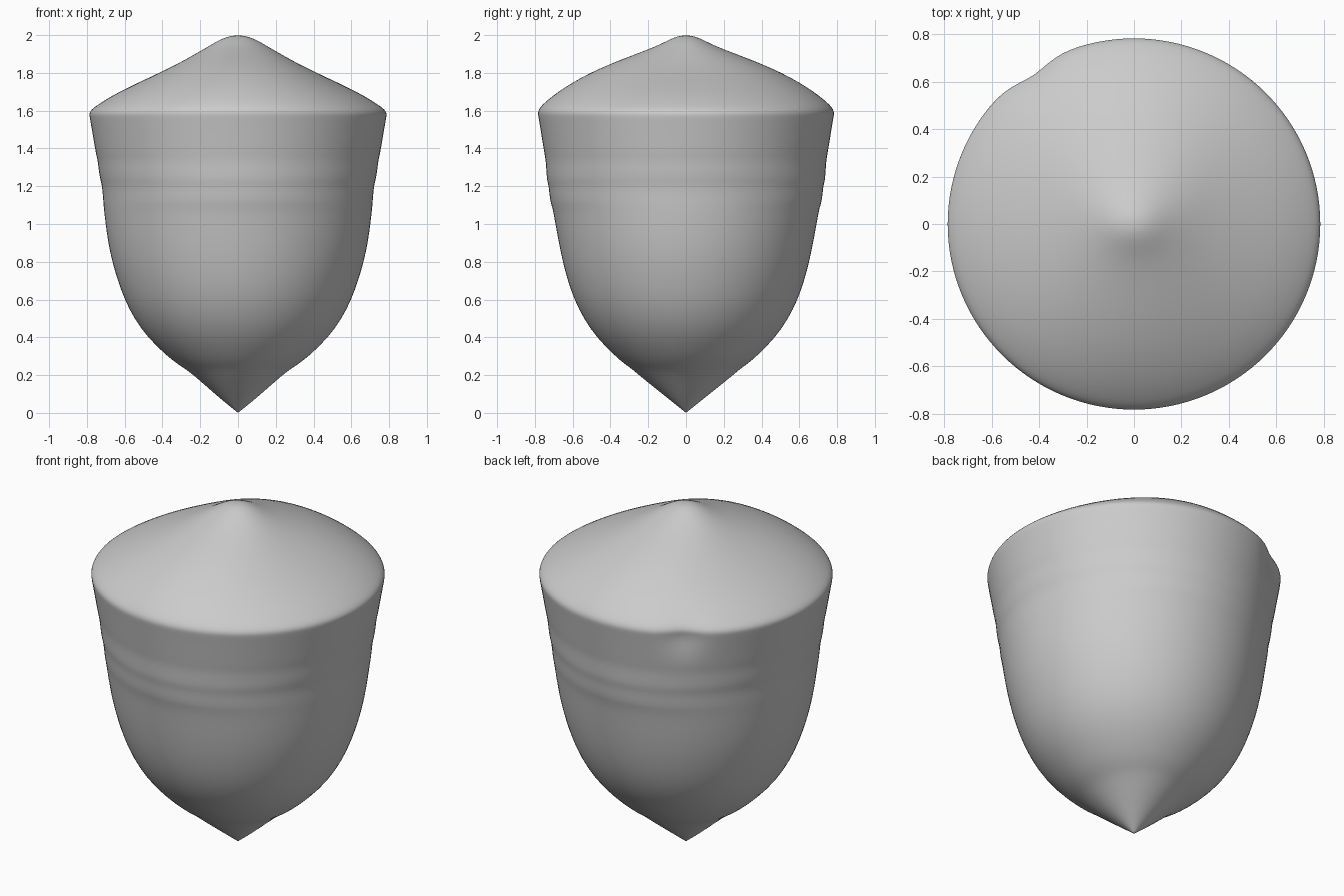
import bpy, bmesh, math

SEGMENTS = 64
# Profile rows: height, radius along x, radius along y
PROFILE = [
    (0.015, 0.018, 0.018), (0.05, 0.062, 0.062), (0.10, 0.122, 0.125),
    (0.20, 0.235, 0.25), (0.23, 0.275, 0.283), (0.26, 0.322, 0.326),
    (0.30, 0.375, 0.375), (0.40, 0.48, 0.475), (0.50, 0.551, 0.543),
    (0.60, 0.601, 0.592), (0.70, 0.637, 0.627), (0.80, 0.667, 0.653),
    (0.90, 0.688, 0.674), (1.00, 0.702, 0.692), (1.09, 0.712, 0.708),
    (1.12, 0.714, 0.721), (1.20, 0.720, 0.727), (1.23, 0.729, 0.737),
    (1.28, 0.738, 0.740), (1.34, 0.744, 0.744), (1.37, 0.753, 0.750),
    (1.45, 0.766, 0.763), (1.53, 0.780, 0.776), (1.57, 0.787, 0.783),
    (1.585, 0.788, 0.785), (1.605, 0.779, 0.782), (1.63, 0.745, 0.763),
    (1.66, 0.699, 0.729), (1.70, 0.628, 0.678), (1.75, 0.525, 0.600),
    (1.80, 0.417, 0.508), (1.85, 0.315, 0.396), (1.90, 0.226, 0.265),
    (1.94, 0.157, 0.160), (1.97, 0.107, 0.100), (1.993, 0.054, 0.050),
]


def dent(angle, z):
    """Shallow hollow just under the rim at the back left."""
    d = ((angle - math.radians(124)) / 0.11) ** 2 + ((z - 1.56) / 0.08) ** 2
    return 0.036 * math.exp(-d)


# Acorn-shaped body: a lathe whose profile varies around the axis
bm = bmesh.new()
rings = []
for z, rx, ry in PROFILE:
    ring = []
    for i in range(SEGMENTS):
        a = 2 * math.pi * i / SEGMENTS
        r = rx * math.cos(a) ** 2 + ry * math.sin(a) ** 2 - dent(a, z)
        ring.append(bm.verts.new((r * math.cos(a), r * math.sin(a), z)))
    rings.append(ring)
bottom = bm.verts.new((0, 0, 0))
top = bm.verts.new((0, 0, 2.0))
for i in range(SEGMENTS):
    j = (i + 1) % SEGMENTS
    for lo, hi in zip(rings, rings[1:]):
        bm.faces.new((lo[i], lo[j], hi[j], hi[i]))
    bm.faces.new((bottom, rings[0][j], rings[0][i]))
    bm.faces.new((top, rings[-1][i], rings[-1][j]))
for f in bm.faces:
    f.smooth = True
bmesh.ops.recalc_face_normals(bm, faces=bm.faces)
mesh = bpy.data.meshes.new("acorn_body")
bm.to_mesh(mesh)
bm.free()
body = bpy.data.objects.new("acorn_body", mesh)
bpy.context.collection.objects.link(body)
sub = body.modifiers.new("smooth", 'SUBSURF')
sub.levels = sub.render_levels = 1
